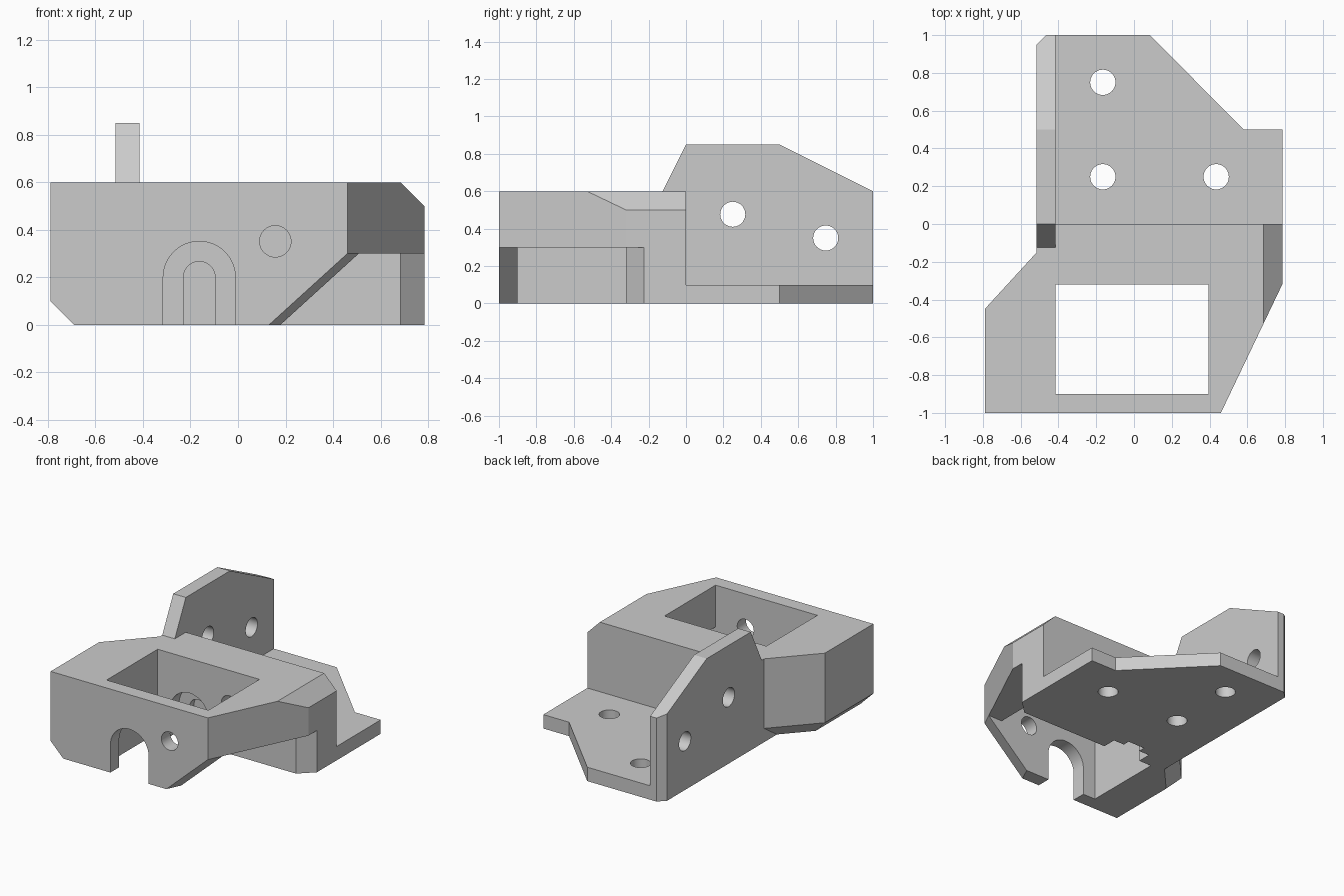
import bpy
import bmesh
from math import cos, sin, pi
from mathutils import Vector

if "Cube" in bpy.data.objects:
    bpy.data.objects.remove(bpy.data.objects["Cube"], do_unlink=True)

grey = bpy.data.materials.new("matte grey")
grey.use_nodes = True
grey.diffuse_color = (0.6, 0.6, 0.6, 1)
grey.node_tree.nodes["Principled BSDF"].inputs["Base Color"].default_value = (0.6, 0.6, 0.6, 1)


def loft(name, start, end):
    """Solid between two matching outlines of 3D points."""
    bm = bmesh.new()
    a = [bm.verts.new(p) for p in start]
    b = [bm.verts.new(p) for p in end]
    bm.faces.new(a)
    bm.faces.new(b)
    for i in range(len(a)):
        j = (i + 1) % len(a)
        bm.faces.new((a[i], a[j], b[j], b[i]))
    bmesh.ops.recalc_face_normals(bm, faces=bm.faces)
    mesh = bpy.data.meshes.new(name)
    bm.to_mesh(mesh)
    bm.free()
    obj = bpy.data.objects.new(name, mesh)
    bpy.context.collection.objects.link(obj)
    mesh.materials.append(grey)
    return obj


def prism(name, outline, axis, lo, hi):
    """Extrude a 2D outline along the x, y or z axis."""
    def place(p, h):
        return {"x": (h, p[0], p[1]), "y": (p[0], h, p[1]), "z": (p[0], p[1], h)}[axis]
    return loft(name, [place(p, lo) for p in outline], [place(p, hi) for p in outline])


def rect(x0, y0, x1, y1):
    return [(x0, y0), (x1, y0), (x1, y1), (x0, y1)]


def circle(cx, cy, r, n=40):
    return [(cx + r * cos(2 * pi * i / n), cy + r * sin(2 * pi * i / n)) for i in range(n)]


def arch(cx, spring, r, n=24):
    arc = [(cx + r * cos(pi * i / n), spring + r * sin(pi * i / n)) for i in range(n + 1)]
    return [(cx + r, -0.1)] + arc + [(cx - r, -0.1)]


def cut(obj, cutter):
    cutter.hide_render = True
    mod = obj.modifiers.new("cut", "BOOLEAN")
    mod.operation = "DIFFERENCE"
    mod.solver = "EXACT"
    mod.object = cutter
    bpy.context.view_layer.objects.active = obj
    bpy.ops.object.modifier_apply(modifier=mod.name)
    bpy.data.objects.remove(cutter, do_unlink=True)


# Main housing block
housing = prism("housing", [(-0.79, -1), (0.46, -1), (0.785, -0.32), (0.785, 0),
                            (-0.515, 0), (-0.515, -0.15), (-0.79, -0.45)], "z", 0, 0.6)
# Open pocket
cut(housing, prism("pocket", rect(-0.415, -0.9, 0.395, -0.32), "z", -0.1, 0.7))
# Relief under the right wall, with the bevelled rear corner
cut(housing, prism("under_relief", [(0.3, -0.9), (1, -0.9), (1, -0.02), (0.785, -0.225),
                                    (0.685, -0.32), (0.3, -0.32)], "z", -0.1, 0.3))
# Diagonal lower corner of the front wall, skewed parallel to the angled side
diagonal = [(0.02, -0.1), (1.5, -0.1), (1.5, 0.3), (0.46, 0.3)]
cut(housing, loft("diagonal_cut", [(x - 0.048, -1.1, z) for x, z in diagonal],
                  [(x + 0.048, -0.9, z) for x, z in diagonal]))
# Top right bevel and bottom left bevel
cut(housing, prism("top_bevel", [(0.585, 0.7), (0.885, 0.4), (0.885, 0.7)], "y", -1.1, 0.1))
cut(housing, prism("bottom_bevel", [(-0.89, 0.2), (-0.59, -0.1), (-0.89, -0.1)], "y", -1.1, 0.1))
# Bottom bevel along the angled left face, ending at the side plate
corner = Vector((-0.79, -0.45, 0))
along = Vector((0.275, 0.3, 0)).normalized()
out = Vector((-along.y, along.x, 0))
ends = ([], [])
for d, z in ((-0.12, -0.02), (0.05, 0.15), (0.05, -0.02)):
    p = corner + out * d + Vector((0, 0, z))
    ends[0].append(p - along * 0.4)
    ends[1].append(p + along * ((-0.515 - p.x) / along.x))
cut(housing, loft("angled_bevel", *ends))
# Cable arch through the front wall, stepped recess in the rear wall, and bore
cut(housing, prism("arch_cut", arch(-0.163, 0.2, 0.152), "y", -1.1, -0.22))
cut(housing, prism("inner_arch_cut", arch(-0.163, 0.2, 0.067), "y", -0.5, -0.17))
cut(housing, prism("bore", circle(0.157, 0.352, 0.066), "y", -1.1, -0.22))

# Rear base plate with three bolt holes
base = prism("base_plate", [(-0.415, 0), (0.785, 0), (0.785, 0.5), (0.58, 0.5),
                            (0.085, 1), (-0.415, 1)], "z", 0, 0.1)
for x, y in ((-0.165, 0.25), (-0.165, 0.75), (0.435, 0.25)):
    cut(base, prism("bolt_hole", circle(x, y, 0.067), "z", -0.1, 0.2))

# Upright side plate with two bolt holes and a bevelled rear edge
side = prism("side_plate", [(0, 0), (1, 0), (1, 0.6), (0.5, 0.85), (0, 0.85),
                            (-0.125, 0.6), (0, 0.6)], "x", -0.515, -0.415)
for y, z in ((0.25, 0.477), (0.747, 0.35)):
    cut(side, prism("bolt_hole", circle(y, z, 0.067), "x", -0.6, -0.3))
cut(side, prism("edge_bevel", [(-0.565, 0.9), (-0.415, 1.05), (-0.565, 1.05)], "z", -0.1, 1))

# Smooth the round holes, keep edges sharp
for obj in (housing, base, side):
    bpy.ops.object.select_all(action="DESELECT")
    obj.select_set(True)
    bpy.context.view_layer.objects.active = obj
    bpy.ops.object.shade_smooth_by_angle(angle=pi / 9)
